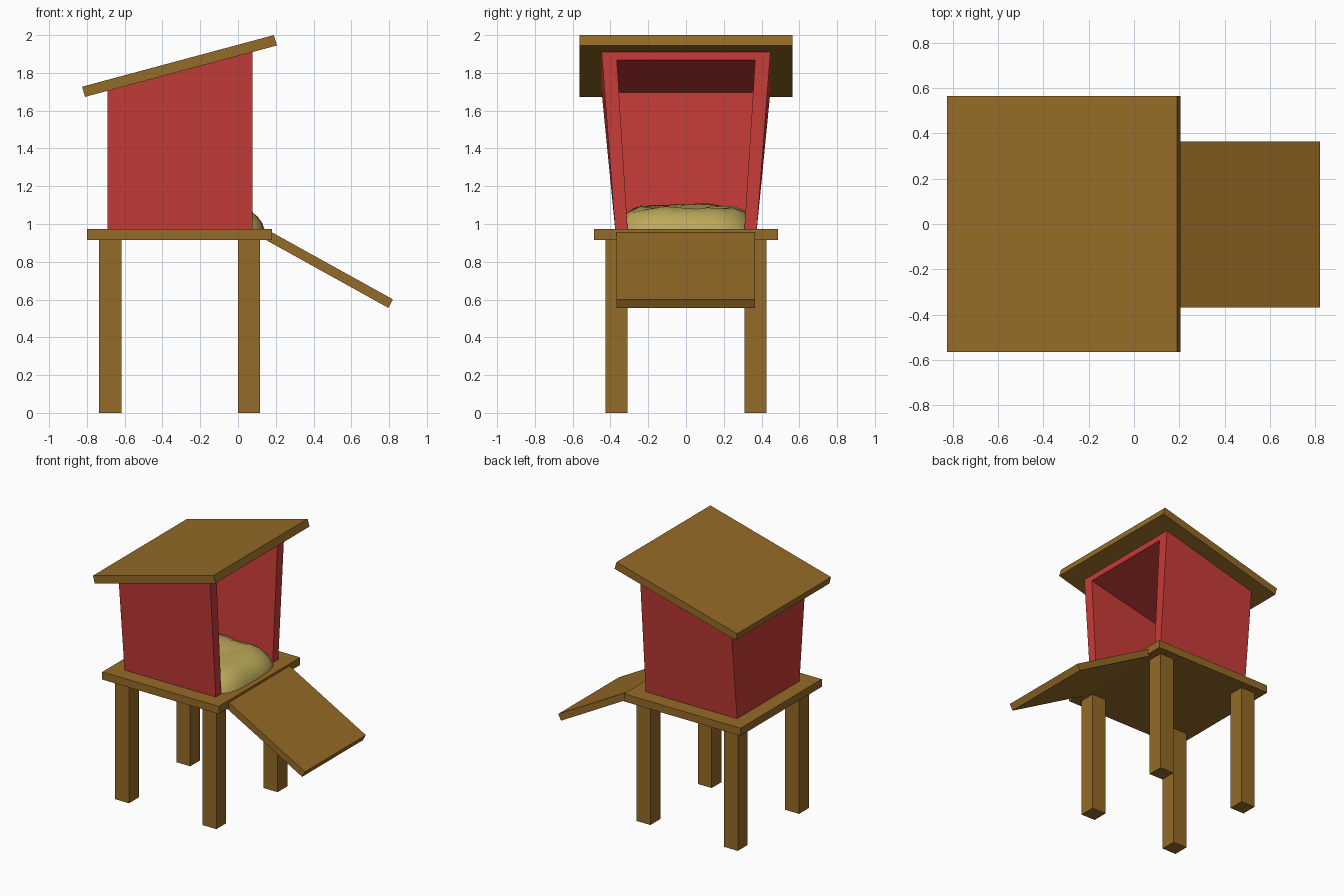
import bpy, bmesh, math, random

if "Cube" in bpy.data.objects:
    bpy.data.objects.remove(bpy.data.objects["Cube"])


def material(name, rgb):
    m = bpy.data.materials.new(name)
    m.diffuse_color = (*rgb, 1)
    m.use_nodes = True
    m.node_tree.nodes["Principled BSDF"].inputs["Base Color"].default_value = m.diffuse_color
    return m


WOOD = material("wood", (0.30, 0.145, 0.020))
RED = material("red_paint", (0.58, 0.045, 0.040))
HAY = material("hay", (0.50, 0.40, 0.10))


def make(name, verts, faces, mat):
    me = bpy.data.meshes.new(name)
    me.from_pydata(verts, [], faces)
    bm = bmesh.new()
    bm.from_mesh(me)
    bmesh.ops.recalc_face_normals(bm, faces=bm.faces)
    bm.to_mesh(me)
    bm.free()
    me.materials.append(mat)
    ob = bpy.data.objects.new(name, me)
    bpy.context.collection.objects.link(ob)
    return ob


def slab(name, profile, y0, y1, mat=WOOD):
    """Extrude an (x, z) side profile from y0 to y1."""
    n = len(profile)
    verts = [(x, y, z) for y in (y0, y1) for x, z in profile]
    faces = [tuple(range(n)), tuple(range(n, 2 * n))]
    faces += [(i, (i + 1) % n, n + (i + 1) % n, n + i) for i in range(n)]
    return make(name, verts, faces, mat)


def rect(x0, x1, z0, z1):
    return [(x0, z0), (x1, z0), (x1, z1), (x0, z1)]


# Four legs
for xn, x in (("back", -0.735), ("front", 0.0)):
    for yn, y in (("right", -0.427), ("left", 0.309)):
        slab(f"{xn}_{yn}_leg", rect(x, x + 0.117, 0, 0.916), y, y + 0.118)

# Platform, landing ramp and sloping roof
slab("platform", rect(-0.80, 0.18, 0.915, 0.973), -0.488, 0.488)
slab("ramp", [(0.145, 0.917), (0.172, 0.960), (0.82, 0.601), (0.796, 0.556)],
     -0.367, 0.364)
slab("roof", [(-0.825, 1.727), (0.190, 2.0), (0.206, 1.945), (-0.810, 1.673)],
     -0.564, 0.564)


# Flared coop house with open front: arch loops for outer and inner shells
def arch(x, yb, yt, zt):
    return [(x, -yb, 0.972), (x, -yt, zt), (x, yt, zt), (x, yb, 0.972)]


house = (arch(-0.692, 0.375, 0.447, 1.704) + arch(0.076, 0.375, 0.447, 1.911)
         + arch(0.076, 0.309, 0.366, 1.867) + arch(-0.625, 0.309, 0.356, 1.697))
faces = [(0, 1, 2, 3), (12, 13, 14, 15)]
for a in (0, 4, 8):
    faces += [(a + i, a + i + 1, a + i + 5, a + i + 4) for i in range(3)]
faces += [(0, 4, 8, 12), (3, 7, 11, 15), (0, 12, 15, 3)]
make("coop_house", house, faces, RED)

# Lumpy hay bed: rings of a rounded-rectangle mound
random.seed(4)
N = 28
rings = [(1.0, 0.972), (0.97, 1.005), (0.91, 1.035), (0.83, 1.062),
         (0.66, 1.085), (0.35, 1.075)]
verts = []
for k, (r, z) in enumerate(rings):
    for i in range(N):
        a = 2 * math.pi * i / N
        c, s = math.cos(a), math.sin(a)
        q = r / (c ** 4 + s ** 4) ** 0.25
        y = 0.37 * q * s
        lump = 0 if k < 2 else 0.022 * max(0, -c) + random.uniform(-0.008, 0.008)
        verts.append((-0.24 + 0.38 * q * c, y, z + lump))
verts.append((-0.24, 0, 1.065))
faces = [tuple(range(N))]
for k in range(len(rings) - 1):
    for i in range(N):
        j = (i + 1) % N
        faces.append((k * N + i, k * N + j, (k + 1) * N + j, (k + 1) * N + i))
last = (len(rings) - 1) * N
faces += [(last + i, last + (i + 1) % N, len(verts) - 1) for i in range(N)]
hay = make("hay_bed", verts, faces, HAY)
bpy.context.view_layer.objects.active = hay
hay.select_set(True)
bpy.ops.object.shade_smooth_by_angle(angle=math.radians(50))
